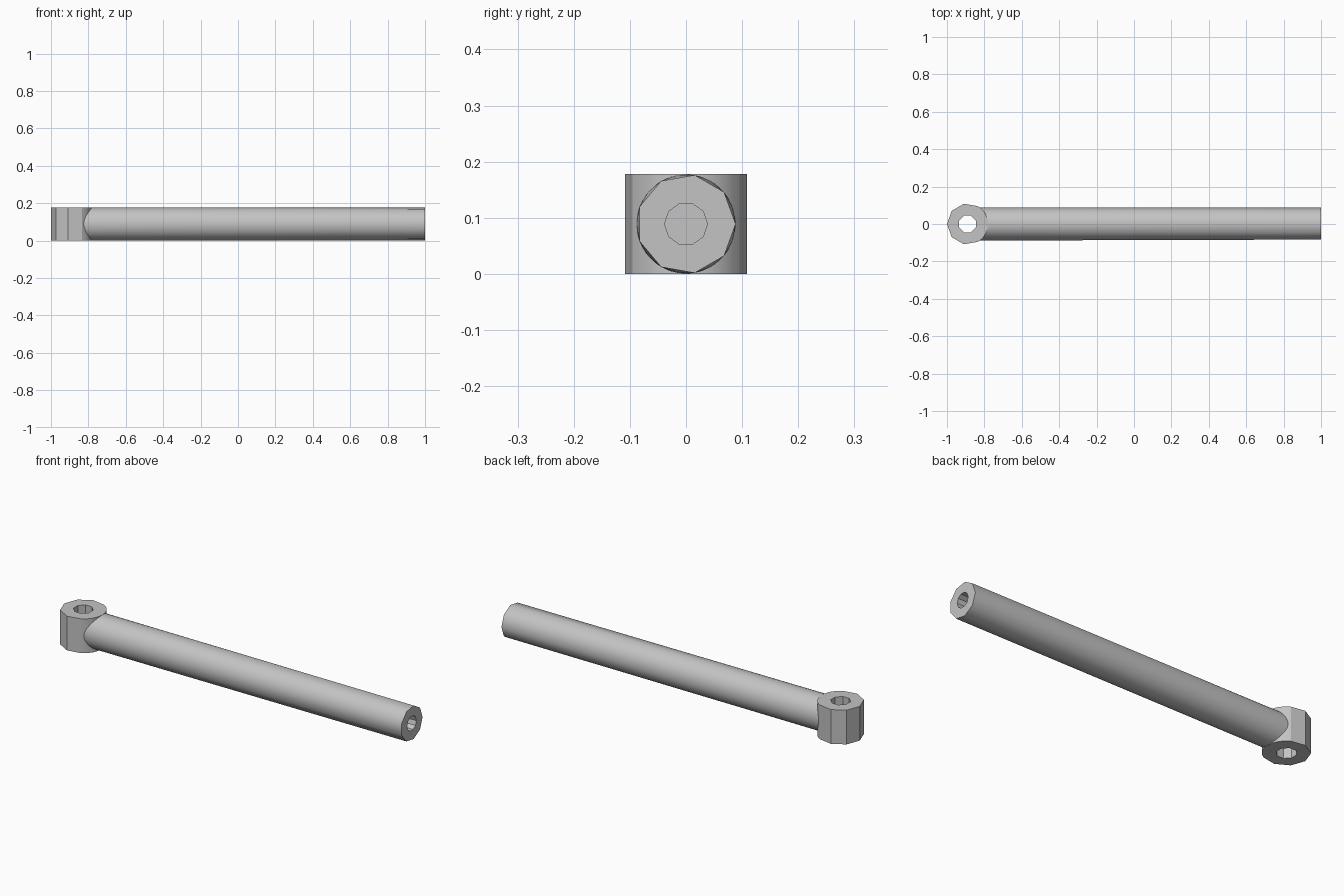
import bpy
import bmesh
from math import cos, sin, radians, sqrt

cube = bpy.data.objects.get("Cube")
if cube:
    bpy.data.objects.remove(cube, do_unlink=True)

EYE_X, EYE_R, HEIGHT = -0.89, 0.11, 0.178
ROD_R, MID_Z = 0.0885, 0.089

metal = bpy.data.materials.new("light grey metal")
metal.use_nodes = True
colour = (0.55, 0.55, 0.55, 1)
metal.diffuse_color = colour
metal.node_tree.nodes["Principled BSDF"].inputs["Base Color"].default_value = colour


def finish(bm, name):
    bmesh.ops.recalc_face_normals(bm, faces=bm.faces[:])
    mesh = bpy.data.meshes.new(name)
    bm.to_mesh(mesh)
    bm.free()
    mesh.materials.append(metal)
    obj = bpy.data.objects.new(name, mesh)
    bpy.context.collection.objects.link(obj)
    bpy.ops.object.select_all(action='DESELECT')
    obj.select_set(True)
    bpy.context.view_layer.objects.active = obj
    bpy.ops.object.shade_smooth_by_angle(angle=radians(25))
    return obj


def loop_edges(bm, verts):
    edges = []
    for a, b in zip(verts, verts[1:] + verts[:1]):
        edges.append(bm.edges.get((a, b)) or bm.edges.new((a, b)))
    return edges


def ring_points(bm, angles, radius, place):
    return [bm.verts.new(place(radius * cos(radians(a)), radius * sin(radians(a))))
            for a in angles]


# Eye: coarse nine-sided back, finely rounded where the rod joins
bm = bmesh.new()
flat = lambda u, v: (EYE_X + u, v, 0)
outer = ring_points(bm, list(range(-60, 60, 10)) + list(range(60, 300, 40)), EYE_R, flat)
inner = ring_points(bm, [22.5 + 45 * i for i in range(8)], 0.048, flat)
bmesh.ops.triangle_fill(bm, use_beauty=True,
                        edges=loop_edges(bm, outer) + loop_edges(bm, inner))
result = bmesh.ops.extrude_face_region(bm, geom=bm.faces[:], use_keep_orig=True)
top = [g for g in result["geom"] if isinstance(g, bmesh.types.BMVert)]
bmesh.ops.translate(bm, verts=top, vec=(0, 0, HEIGHT))
finish(bm, "eye")

# Rod: round at the eye, fanning out to a nine-sided free end
bm = bmesh.new()
seat = lambda u, v: (EYE_X + sqrt(EYE_R ** 2 - u * u) - 0.004, u, MID_Z + v)
tip = lambda u, v: (1, u, MID_Z + v)
start = ring_points(bm, range(0, 360, 10), ROD_R, seat)
end = ring_points(bm, range(0, 360, 40), ROD_R, tip)
for i, corner in enumerate(end):
    for k in range(-2, 2):
        bm.faces.new((corner, start[(4 * i + k) % 36], start[(4 * i + k + 1) % 36]))
    bm.faces.new((corner, start[(4 * i + 2) % 36], end[(i + 1) % 9]))

# Blind bore in the free end
mouth = ring_points(bm, range(0, 360, 36), 0.038, tip)
floor = ring_points(bm, range(0, 360, 36), 0.038, lambda u, v: (0.8, u, MID_Z + v))
bmesh.ops.triangle_fill(bm, use_beauty=True,
                        edges=loop_edges(bm, end) + loop_edges(bm, mouth))
for i in range(10):
    j = (i + 1) % 10
    bm.faces.new((mouth[i], mouth[j], floor[j], floor[i]))
bm.faces.new(floor)
finish(bm, "rod")
